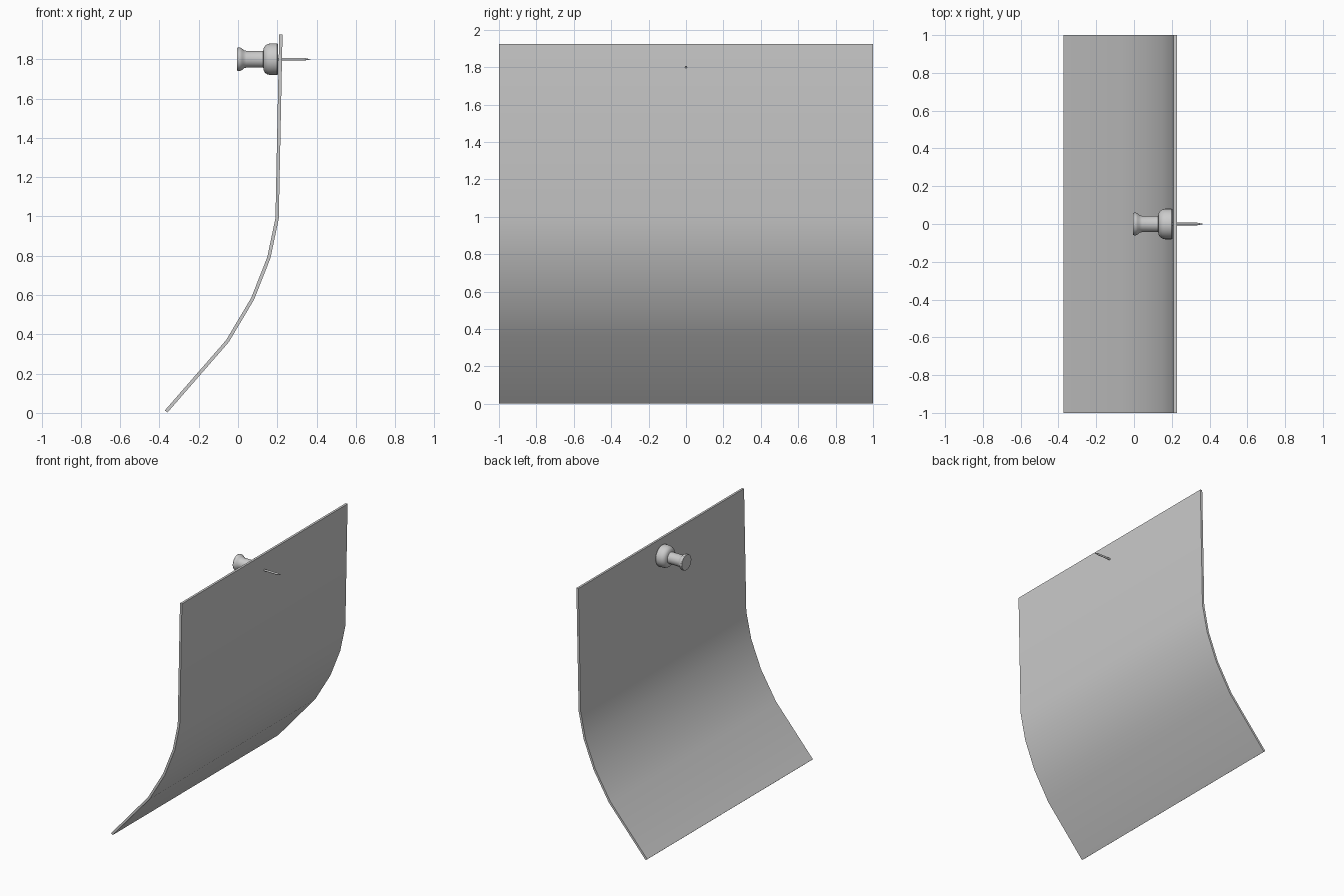
import bpy, bmesh, math
from mathutils import Matrix, Vector

if "Cube" in bpy.data.objects:
    bpy.data.objects.remove(bpy.data.objects["Cube"])


def finish(bm, name, mods=None):
    bmesh.ops.recalc_face_normals(bm, faces=bm.faces)
    me = bpy.data.meshes.new(name)
    bm.to_mesh(me)
    bm.free()
    ob = bpy.data.objects.new(name, me)
    bpy.context.collection.objects.link(ob)
    bpy.ops.object.select_all(action='DESELECT')
    bpy.context.view_layer.objects.active = ob
    ob.select_set(True)
    if mods:
        mods(ob)
    bpy.ops.object.shade_smooth_by_angle(angle=math.radians(30))
    return ob


# Curled paper sheet: centre-line profile (x, z) swept along y, then thickened
profile = [(-0.366, 0.007), (-0.054, 0.365), (0.074, 0.58),
           (0.157, 0.79), (0.199, 0.99), (0.218, 1.925)]
bm = bmesh.new()
rows = [[bm.verts.new((x, y, z)) for y in (-1, 1)] for x, z in profile]
for a, b in zip(rows, rows[1:]):
    bm.faces.new((a[0], a[1], b[1], b[0]))


def thicken(ob):
    m = ob.modifiers.new("thickness", 'SOLIDIFY')
    m.thickness, m.offset, m.use_even_offset = 0.017, 0, True
    bpy.ops.object.modifier_apply(modifier=m.name)


finish(bm, "paper_sheet", thicken)


# Round parts: (x, radius) profile spun about the pin axis
def lathe(name, pts, sides):
    bm = bmesh.new()
    vs = [bm.verts.new((x, 0, 1.8 + r)) for x, r in pts]
    es = [bm.edges.new(p) for p in zip(vs, vs[1:])]
    bmesh.ops.spin(bm, geom=vs + es, cent=Vector((0, 0, 1.8)), axis=(1, 0, 0),
                   angle=2 * math.pi, steps=sides, use_merge=False)
    bmesh.ops.remove_doubles(bm, verts=bm.verts, dist=0.0002)
    return finish(bm, name)


# Pin handle: end cap, waist and collar
lathe("pin_handle", [(-0.005, 0), (-0.005, 0.057), (0.0, 0.06), (0.01, 0.06),
                     (0.02, 0.055), (0.03, 0.046), (0.042, 0.043),
                     (0.128, 0.043), (0.131, 0.058), (0.138, 0.069),
                     (0.15, 0.077), (0.165, 0.081), (0.199, 0.081),
                     (0.203, 0.078), (0.203, 0)], 32)

# Pin needle with tapered point
lathe("pin_needle", [(0.19, 0), (0.19, 0.007), (0.335, 0.007), (0.37, 0)], 16)
